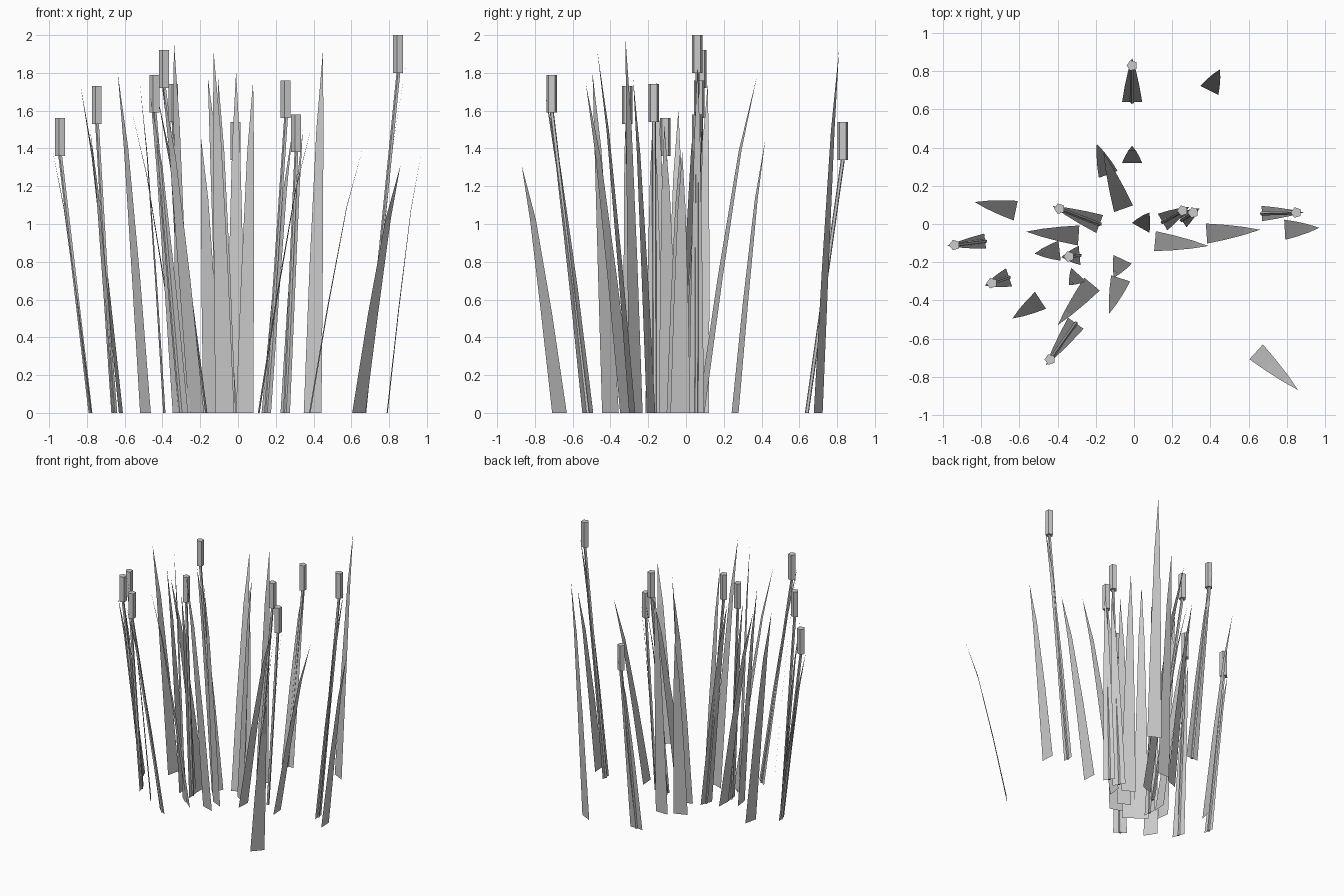
import bpy
import bmesh
from math import cos, sin, tau
from mathutils import Vector

default_cube = bpy.data.objects.get("Cube")
if default_cube:
    bpy.data.objects.remove(default_cube, do_unlink=True)

# One plain grey for the whole clump
GREY = (0.6, 0.6, 0.6, 1.0)
grey = bpy.data.materials.new("plain grey")
grey.use_nodes = True
grey.diffuse_color = GREY
shader = grey.node_tree.nodes["Principled BSDF"]
shader.inputs["Base Color"].default_value = GREY
shader.inputs["Roughness"].default_value = 1.0

SIDES = 5
# Leaf profile up to the tip: height, lean and width as shares of the whole
LEAF_PROFILE = [(0, 0, 1), (0.4, 0.34, 0.75), (0.78, 0.7, 0.4)]


def finish(name, bm):
    """Turn a bmesh into a flat shaded object."""
    mesh = bpy.data.meshes.new(name)
    bm.to_mesh(mesh)
    bm.free()
    mesh.materials.append(grey)
    obj = bpy.data.objects.new(name, mesh)
    bpy.context.collection.objects.link(obj)
    return obj


def add_leaf(name, base, tip, width):
    """Flat tapering blade, its width square to the lean, bent near the tip."""
    bm = bmesh.new()
    across = Vector((base.y - tip.y, tip.x - base.x, 0)).normalized() * width / 2
    rows = []
    for rise, lean, share in LEAF_PROFILE:
        centre = base.lerp(tip, lean)
        centre.z = tip.z * rise
        half = across * share
        rows.append((bm.verts.new(centre - half), bm.verts.new(centre + half)))
    for (a, b), (c, d) in zip(rows, rows[1:]):
        bm.faces.new((a, b, d, c))
    bm.faces.new((*rows[-1], bm.verts.new(tip)))
    return finish(name, bm)


def add_tube(name, bottom, top, radius):
    """Five sided tube with closed ends between two points."""
    bm = bmesh.new()
    rings = []
    for centre in (bottom, top):
        ring = []
        for k in range(SIDES):
            angle = tau * (k / SIDES + 0.5)
            offset = Vector((cos(angle), sin(angle), 0)) * radius
            ring.append(bm.verts.new(centre + offset))
        rings.append(ring)
    low, high = rings
    for k in range(SIDES):
        n = (k + 1) % SIDES
        bm.faces.new((low[k], low[n], high[n], high[k]))
    bm.faces.new(low[::-1])
    bm.faces.new(high)
    return finish(name, bm)


# Lone leaves: base x, base y, tip x, tip y, tip height
LEAVES = [
    (.395, .7, .45, .81, 1.92),
    (-.01, .32, -.01, .41, 1.81),
    (-.135, .26, -.195, .42, 1.45),
    (-.055, .08, -.16, .375, 1.78),
    (-.62, .07, -.835, .115, 1.74),
    (-.29, -.06, -.565, -.04, 1.61),
    (-.39, -.14, -.52, -.155, 1.75),
    (-.49, -.4, -.637, -.495, 1.8),
    (-.22, -.315, -.4, -.53, 1.74),
    (-.07, -.285, -.13, -.47, 1.92),
    (-.06, -.185, -.105, -.28, 1.77),
    (-.29, -.265, -.34, -.32, 1.98),
    (.035, -.02, .08, .06, 1.76),
    (.11, -.09, .39, -.115, 1.52),
    (.38, -.05, .66, -.03, 1.4),
    (.79, -.03, .97, -.02, 1.38),
    (.64, -.67, .86, -.87, 1.31),
]
for number, (bx, by, tx, ty, height) in enumerate(LEAVES, 1):
    add_leaf(f"leaf_{number}", Vector((bx, by, 0)), Vector((tx, ty, height)), 0.105)

# Reeds: base x, base y, head x, head y, head bottom, leaf height, leaf width
REEDS = [
    (-.01, .64, -.01, .83, 1.34, 1.45, .105),
    (-.18, 0, -.39, .08, 1.72, 1.68, .1),
    (-.78, -.09, -.94, -.11, 1.36, 1.38, .08),
    (-.655, -.28, -.745, -.31, 1.53, 1.5, .1),
    (-.285, -.165, -.34, -.17, 1.54, 1.6, .1),
    (-.305, -.52, -.44, -.71, 1.59, 1.67, .1),
    (.15, .01, .255, .07, 1.56, 1.5, .1),
    (.25, .02, .31, .06, 1.38, 1.5, .09),
    (.67, .055, .85, .06, 1.8, 1.85, .08),
]
HEAD_HEIGHT = 0.2
for number, (bx, by, hx, hy, bottom, height, width) in enumerate(REEDS, 1):
    base, neck = Vector((bx, by, 0)), Vector((hx, hy, bottom))

    # Leaf behind the stem, reaching slightly past the head
    reach = Vector((hx - bx, hy - by, 0)).normalized() * 0.04
    add_leaf(f"reed_leaf_{number}", base, Vector((hx, hy, height)) + reach, width)

    # Slender straight stem
    add_tube(f"reed_stem_{number}", base, neck, 0.011)

    # Upright seed head
    top = neck + Vector((0, 0, HEAD_HEIGHT))
    add_tube(f"reed_head_{number}", neck, top, 0.029)
